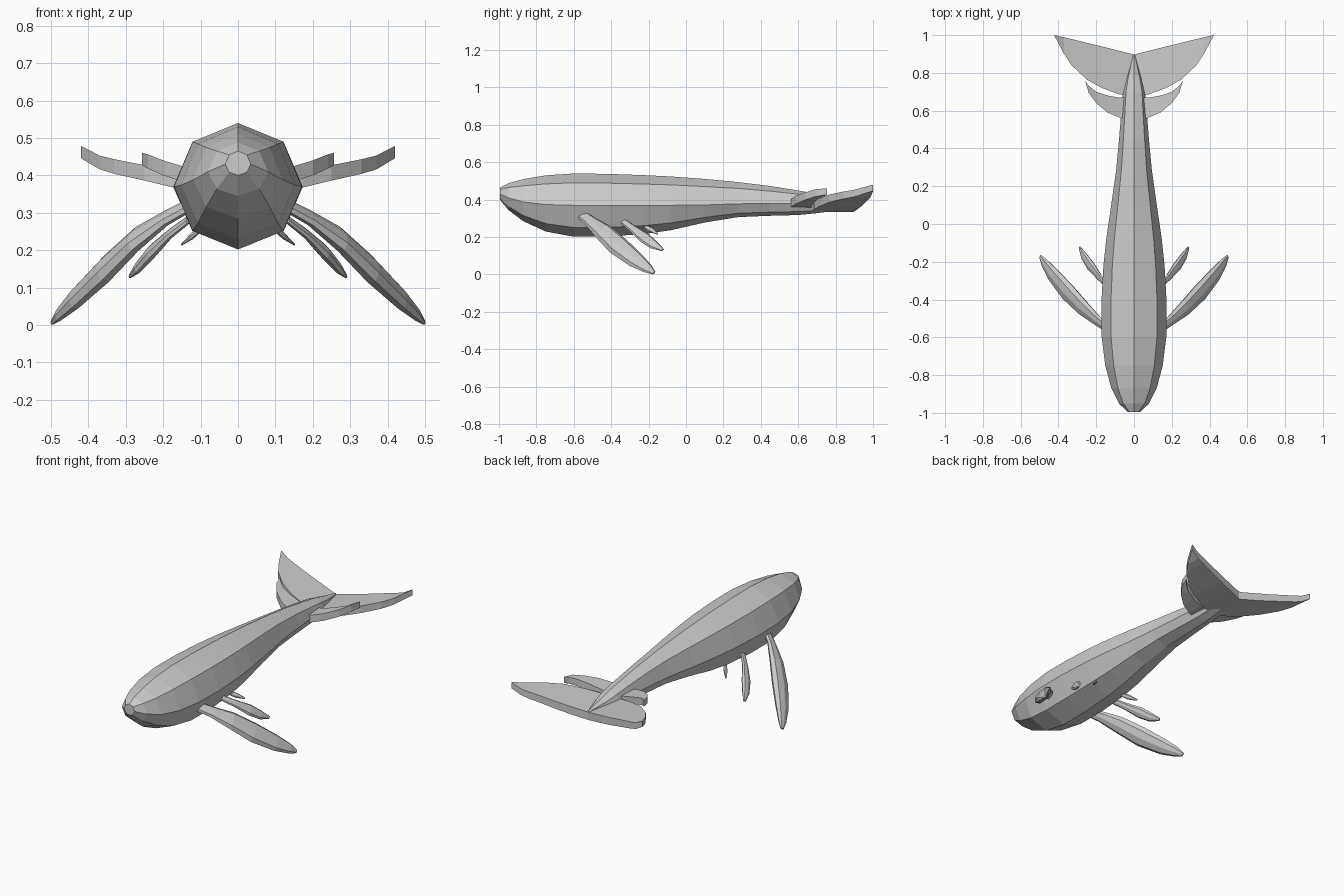
import bpy, bmesh
from math import sin, cos, pi
from mathutils import Vector


def loft(name, rings, mirror=False):
    """Skin a list of equal-length rings, cap both ends, keep flat faces."""
    bm = bmesh.new()
    loops = [[bm.verts.new(p) for p in ring] for ring in rings]
    n = len(loops[0])
    for a, b in zip(loops, loops[1:]):
        for i in range(n):
            j = (i + 1) % n
            bm.faces.new((a[i], a[j], b[j], b[i]))
    bm.faces.new(loops[0])
    bm.faces.new(loops[-1])
    bmesh.ops.recalc_face_normals(bm, faces=bm.faces)
    mesh = bpy.data.meshes.new(name)
    bm.to_mesh(mesh)
    bm.free()
    obj = bpy.data.objects.new(name, mesh)
    bpy.context.collection.objects.link(obj)
    if mirror:
        mod = obj.modifiers.new("mirror", 'MIRROR')
        mod.use_mirror_merge = False
    return obj


def body_ring(y, w, top, mid, bottom):
    """Octagon with a vertex on the spine, belly and flanks."""
    ring = []
    for k in range(8):
        c, s = cos(k * pi / 4), sin(k * pi / 4)
        ring.append((w * c, y, mid + s * ((top - mid) if s > 0 else (mid - bottom))))
    return ring


def flipper(name, stations):
    """Swept flipper: stations are (x, y, z, half chord)."""
    axis = Vector((.57, .64, -.52)).normalized()
    chord = Vector((.285, -.742, -.608))
    chord = (chord - axis * chord.dot(axis)).normalized()
    normal = axis.cross(chord)
    rings = []
    for x, y, z, h in stations:
        rings.append([Vector((x, y, z)) + chord * h * cos(k * pi / 4)
                      + normal * h * .5 * sin(k * pi / 4) for k in range(8)])
    loft(name, rings, mirror=True)


def fluke(name, stations):
    """Slab fin: stations are (x, leading y, trailing y, bottom z, thickness)."""
    loft(name, [[(x, a, z), (x, a, z + t), (x, b, z + t), (x, b, z)]
                for x, a, b, z, t in stations], mirror=True)


# Long tapering body: y, half width, top, flank, belly
loft("body", [body_ring(*s) for s in [
    (-.995, .034, .465, .43, .40),
    (-.95, .08, .488, .41, .345),
    (-.87, .12, .510, .388, .285),
    (-.75, .152, .530, .374, .230),
    (-.60, .171, .540, .370, .202),
    (-.42, .173, .538, .369, .203),
    (-.22, .162, .531, .369, .217),
    (-.08, .147, .524, .370, .237),
    (.10, .121, .511, .372, .278),
    (.28, .095, .494, .378, .307),
    (.45, .079, .473, .380, .314),
    (.60, .067, .449, .381, .318),
    (.70, .060, .432, .378, .328),
    (.78, .042, .412, .372, .338),
    (.895, .006, .388, .366, .350)]])

# Three pairs of flippers, shrinking toward the back
flipper("front_flippers", [
    (.12, -.565, .325, .028), (.19, -.515, .287, .032), (.27, -.445, .230, .050),
    (.35, -.362, .152, .058), (.43, -.267, .075, .047), (.475, -.205, .031, .029),
    (.496, -.172, .008, .011)])
flipper("middle_flippers", [
    (.13, -.335, .283, .017), (.18, -.285, .245, .021), (.23, -.222, .196, .032),
    (.265, -.170, .156, .026), (.288, -.125, .131, .009)])
flipper("rear_flippers", [
    (.085, -.235, .268, .009), (.12, -.190, .240, .015), (.15, -.152, .216, .005)])

# Small stabiliser fins ahead of the tail
fluke("small_tail_fins", [
    (.03, .555, .67, .355, .042), (.08, .565, .67, .364, .042),
    (.14, .590, .68, .380, .042), (.20, .640, .70, .400, .040),
    (.24, .695, .732, .418, .038), (.256, .748, .754, .426, .034)])

# Wide tail flukes
fluke("tail_flukes", [
    (0, .685, .897, .335, .045), (.075, .685, .916, .348, .045),
    (.17, .720, .940, .367, .043), (.25, .765, .959, .386, .041),
    (.33, .840, .979, .404, .039), (.37, .900, .988, .416, .037),
    (.42, .994, 1.0, .446, .033)])
